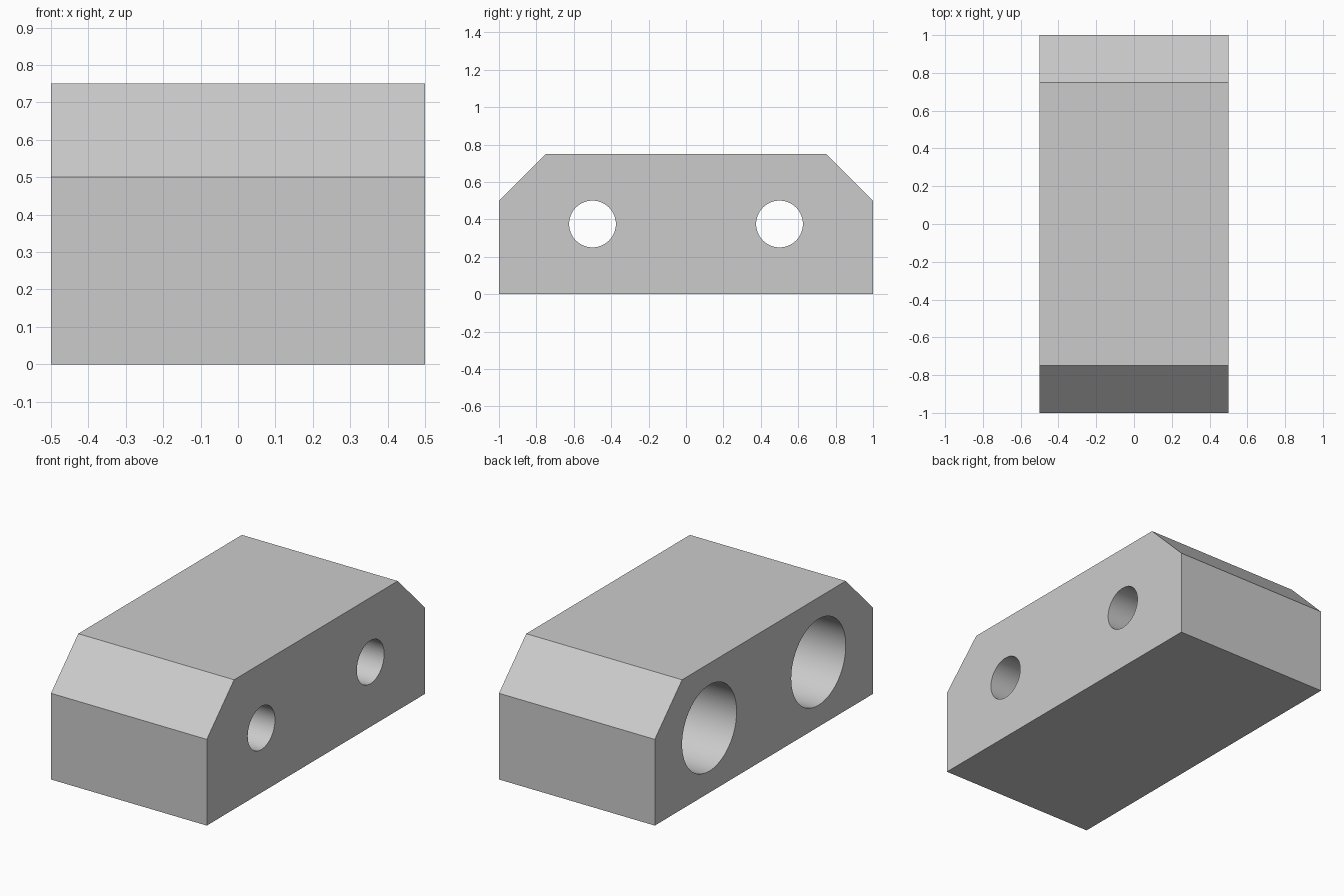
import bpy, bmesh, math

old = bpy.data.objects.get("Cube")
if old:
    bpy.data.objects.remove(old, do_unlink=True)

WIDTH, LENGTH, HEIGHT, CHAMFER = 1.0, 2.0, 0.75, 0.25
HOLE_Z, HOLE_Y = 0.375, 0.5

# Plain grey material
grey = bpy.data.materials.new("light_grey")
grey.use_nodes = True
colour = (0.6, 0.6, 0.6, 1)
grey.diffuse_color = colour
grey.node_tree.nodes["Principled BSDF"].inputs["Base Color"].default_value = colour

# Block: chamfered side profile extruded across the width
half = LENGTH / 2
profile = [(-half, 0), (half, 0), (half, HEIGHT - CHAMFER), (half - CHAMFER, HEIGHT),
           (CHAMFER - half, HEIGHT), (-half, HEIGHT - CHAMFER)]
bm = bmesh.new()
side = bm.faces.new([bm.verts.new((-WIDTH / 2, y, z)) for y, z in profile])
ext = bmesh.ops.extrude_face_region(bm, geom=[side])
bmesh.ops.translate(bm, vec=(WIDTH, 0, 0),
                    verts=[g for g in ext["geom"] if isinstance(g, bmesh.types.BMVert)])
bmesh.ops.recalc_face_normals(bm, faces=bm.faces)
mesh = bpy.data.meshes.new("mounting_block")
bm.to_mesh(mesh)
bm.free()
block = bpy.data.objects.new("mounting_block", mesh)
bpy.context.collection.objects.link(block)
mesh.materials.append(grey)


def drill(radius, x_start, x_end, y):
    """Cut a round hole along x through the block."""
    bpy.ops.mesh.primitive_cylinder_add(
        vertices=64, radius=radius, depth=x_end - x_start,
        location=((x_start + x_end) / 2, y, HOLE_Z), rotation=(0, math.pi / 2, 0))
    cutter = bpy.context.object
    cutter.name = "hole_cutter"
    cutter.hide_render = True
    cutter.data.materials.append(grey)
    bpy.context.view_layer.objects.active = block
    mod = block.modifiers.new("hole", 'BOOLEAN')
    mod.operation = 'DIFFERENCE'
    mod.solver = 'EXACT'
    mod.object = cutter
    bpy.ops.object.modifier_apply(modifier=mod.name)
    bpy.data.objects.remove(cutter, do_unlink=True)


# Two counterbored bolt holes: narrow right through, wide from the -x side
for y in (-HOLE_Y, HOLE_Y):
    drill(0.125, -0.7, 0.7, y)
    drill(0.25, -0.7, 0.0, y)

# Smooth hole walls, sharp edges elsewhere
bpy.ops.object.select_all(action='DESELECT')
block.select_set(True)
bpy.context.view_layer.objects.active = block
bpy.ops.object.shade_smooth_by_angle(angle=math.radians(30))
